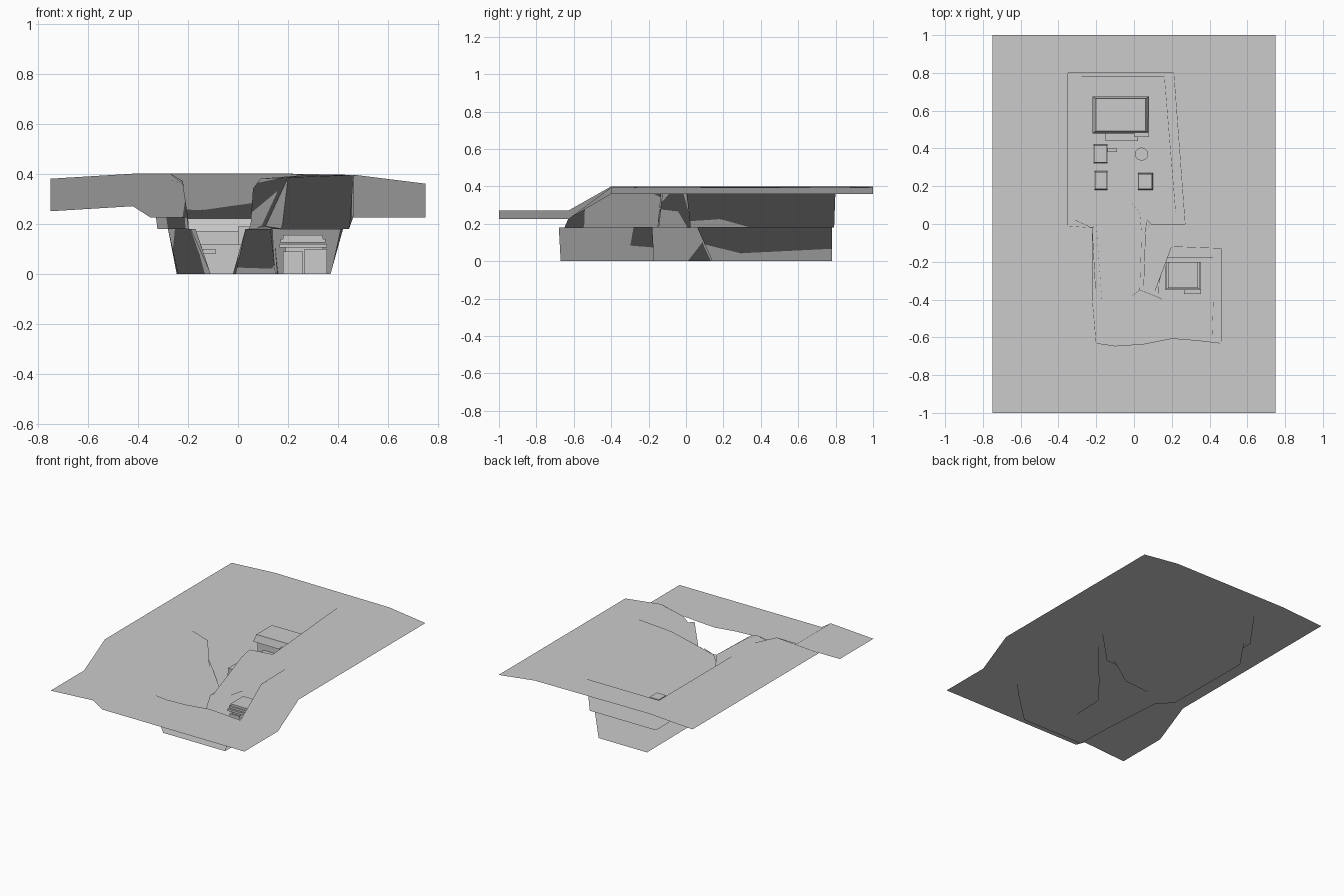
import bpy
import bmesh
from mathutils import Vector
from mathutils.geometry import delaunay_2d_cdt

if "Cube" in bpy.data.objects:
    bpy.data.objects.remove(bpy.data.objects["Cube"], do_unlink=True)

grey = bpy.data.materials.new("stone_grey")
grey.use_nodes = True
grey.diffuse_color = (0.6, 0.6, 0.6, 1)
grey.node_tree.nodes["Principled BSDF"].inputs["Base Color"].default_value = grey.diffuse_color


def make_object(name, bm):
    mesh = bpy.data.meshes.new(name)
    bm.to_mesh(mesh)
    bm.free()
    mesh.materials.append(grey)
    obj = bpy.data.objects.new(name, mesh)
    bpy.context.collection.objects.link(obj)
    return obj


def interp(t, stops):
    for (a, va), (b, vb) in zip(stops, stops[1:]):
        if t <= b:
            return va + (vb - va) * max(0, (t - a) / (b - a))
    return stops[-1][1]


# Ground height: low front plain, ramp, ridge, high plateau
PLAIN = [(-.75, .25), (-.42, .27), (-.35, .225), (.75, .225)]
RIDGE = [(-.75, .38), (-.42, .4), (-.35, .355), (-.27, .375), (-.2, .36), (.47, .395), (.75, .36)]
PLATEAU = [(-.75, .38), (-.42, .4), (.3, .4), (.47, .395), (.75, .36)]


def height(x, y):
    return interp(y, [(-.63, interp(x, PLAIN)), (-.4, interp(x, RIDGE)),
                      (-.25, interp(x, PLATEAU))])


# Valley outline: floor corner, ledge corner, rim corner, rim height
VALLEY = [
    ((.37, -.67), (.41, -.68), (.46, -.63), .225),
    ((.37, -.4), (.42, -.4), (.46, -.4), .39),
    ((.37, -.17), (.42, -.18), (.46, -.13), .395),
    ((.16, -.17), (.14, -.18), (.2, -.12), .385),
    ((.15, -.4), (.13, -.39), (.11, -.36), .19),
    ((-.01, -.38), (.03, -.35), (.05, -.34), .19),
    ((0, -.05), (.04, -.05), (.06, -.04), .34),
    ((-.02, .12), (.03, .06), (.09, 0), .38),
    ((.19, .14), (.22, .06), (.27, 0), .395),
    ((.13, .78), (.16, .78), (.21, .8), .4),
    ((-.245, .78), (-.28, .78), (-.35, .8), .4),
    ((-.24, .13), (-.28, .08), (-.35, -.01), .4),
    ((-.15, .03), (-.2, 0), (-.22, -.02), .37),
    ((-.12, -.4), (-.17, -.4), (-.22, -.4), .36),
    ((-.11, -.67), (-.19, -.68), (-.2, -.63), .225),
]
MOUTH = [(-.1, -.645), (.05, -.635), (.2, -.605), (.33, -.615)]
LEDGE = .18

rim = [(*r, z) for _, _, r, z in VALLEY] + [(x, y, .225) for x, y in MOUTH]


def in_valley(x, y):
    inside = False
    for (ax, ay, _), (bx, by, _) in zip(rim, rim[1:] + rim[:1]):
        if (ay > y) != (by > y) and x < ax + (bx - ax) * (y - ay) / (by - ay):
            inside = not inside
    return inside


# Triangulate the ground around the rim and along its fold lines
points = [Vector(p[:2]) for p in rim]
edges = [(i, (i + 1) % len(rim)) for i in range(len(rim))]
points += [Vector((x, y)) for x in (-.75, .75) for y in (-1, 1)]
rim_at = {p[:2]: i for i, p in enumerate(rim)}
folds = [((-.75, -.63), (-.2, -.63)), ((.46, -.63), (.75, -.63)),
         ((-.75, -.4), (-.22, -.4)), ((.46, -.4), (.75, -.4)),
         ((-.75, -.25), (-.27, -.25)), ((.47, -.25), (.75, -.25)),
         ((-.42, -1), (-.42, 1)), ((.47, -1), (.47, 1)),
         ((-.35, -1), (-.35, -.25)), ((-.27, -.63), (-.27, -.25))]
for fold in folds:
    ends = []
    for end in fold:
        if end in rim_at:
            ends.append(rim_at[end])
        else:
            ends.append(len(points))
            points.append(Vector(end))
    edges.append(tuple(ends))
flat, _, tris, origins, _, _ = delaunay_2d_cdt(points, edges, [], 0, 1e-5)

bm = bmesh.new()
ground = []
for p, ids in zip(flat, origins):
    on_rim = [i for i in ids if i < len(rim)]
    ground.append(bm.verts.new(rim[on_rim[0]] if on_rim else (p.x, p.y, height(p.x, p.y))))
for tri in tris:
    center = sum((flat[i] for i in tri), Vector((0, 0))) / 3
    if not in_valley(center.x, center.y):
        bm.faces.new([ground[i] for i in tri])

# Two-tier cliffs with a narrow ledge, open at the front
rows = []
for floor, ledge, top, z in VALLEY:
    lip = Vector(ledge).lerp(Vector(top), .6)
    rows.append([bm.verts.new(c) for c in
                 ((*floor, 0), (*ledge, LEDGE), (*lip, LEDGE), (*top, z))])
for a, b in zip(rows, rows[1:]):
    for k in range(3):
        bm.faces.new((a[k], b[k], b[k + 1], a[k + 1]))
bm.faces.new([row[0] for row in rows])

bmesh.ops.remove_doubles(bm, verts=bm.verts, dist=1e-4)
bmesh.ops.triangulate(bm, faces=bm.faces)
bm.normal_update()
bmesh.ops.reverse_faces(bm, faces=[f for f in bm.faces if f.normal.z < 0])
bmesh.ops.delete(bm, geom=[v for v in bm.verts if not v.link_faces], context='VERTS')
for face in bm.faces:
    face.smooth = True
terrain = make_object("terrain", bm)
# The whole ground is lit evenly, as one sheet
terrain.data.normals_split_custom_set_from_vertices(
    [(0, 0, 1)] * len(terrain.data.vertices))


def block(name, x, y, z, taper=1.0):
    """Box between pairs of limits; taper narrows its top."""
    bm = bmesh.new()
    bmesh.ops.create_cube(bm, size=1)
    for v in bm.verts:
        s = taper if v.co.z > 0 else 1
        v.co = [lo + (hi - lo) * (c * k + .5) for (lo, hi), c, k in
                zip((x, y, z), v.co, (s, s, 1))]
    return make_object(name, bm)


def drum(name, x, y, radius, top):
    bm = bmesh.new()
    bmesh.ops.create_cone(bm, cap_ends=True, segments=12, radius1=radius,
                          radius2=radius, depth=top)
    bmesh.ops.translate(bm, verts=bm.verts, vec=(x, y, top / 2))
    return make_object(name, bm)


# House in the side nook
block("nook_house_walls", (.19, .34), (-.34, -.21), (0, .105))
block("nook_house_eaves", (.165, .355), (-.35, -.2), (.105, .12))
block("nook_house_upper_eaves", (.17, .35), (-.345, -.2), (.125, .14))
block("nook_house_roof", (.18, .34), (-.34, -.2), (.14, .155))
block("nook_house_porch", (.265, .355), (-.37, -.29), (0, .1))
block("nook_house_annex", (.18, .26), (-.35, -.23), (0, .09))

# Hall and huts in the rear chamber
block("rear_hall_walls", (-.2, .05), (.5, .65), (0, .17))
block("rear_hall_roof", (-.22, .08), (.48, .675), (.17, .22), .88)
block("rear_hall_porch", (-.15, .02), (.44, .5), (0, .12))
block("rear_hall_tower", (0, .08), (.46, .56), (0, .19))
block("west_hut", (-.215, -.14), (.32, .42), (0, .11), .9)
block("west_hut_awning", (-.14, -.09), (.38, .4), (.08, .1))
block("south_hut", (-.21, -.14), (.18, .28), (0, .1), .9)
block("east_hut", (.02, .1), (.18, .27), (0, .1), .9)
drum("round_store", .04, .37, .035, .1)
